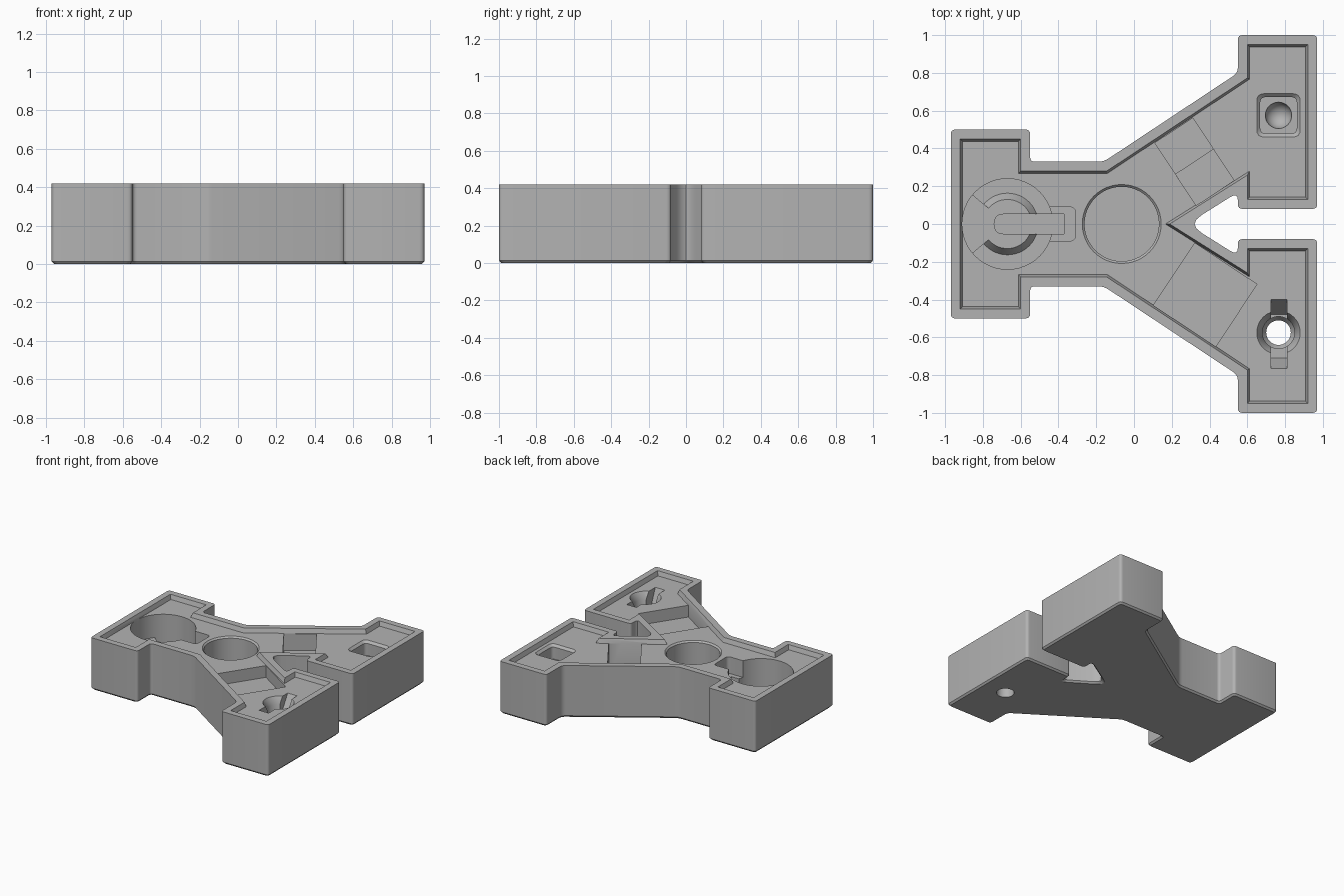
import bpy, bmesh, math
from mathutils import Vector, Matrix

if "Cube" in bpy.data.objects:
    bpy.data.objects.remove(bpy.data.objects["Cube"])

TOP, FLOOR = 0.42, 0.385          # rim height and tray floor height
grey = bpy.data.materials.new("grey")
grey.diffuse_color = (0.45, 0.45, 0.45, 1)
grey.use_nodes = True
grey.node_tree.nodes["Principled BSDF"].inputs["Base Color"].default_value = grey.diffuse_color


def loft(name, sections):
    """Closed solid through (outline, z) sections with equal point counts."""
    bm = bmesh.new()
    rings = [[bm.verts.new((x, y, z)) for x, y in pts] for pts, z in sections]
    n = len(rings[0])
    bm.faces.new(rings[0][::-1])
    bm.faces.new(rings[-1])
    for a, b in zip(rings, rings[1:]):
        for i in range(n):
            j = (i + 1) % n
            bm.faces.new((a[i], a[j], b[j], b[i]))
    bmesh.ops.recalc_face_normals(bm, faces=bm.faces)
    mesh = bpy.data.meshes.new(name)
    bm.to_mesh(mesh)
    bm.free()
    mesh.materials.append(grey)
    ob = bpy.data.objects.new(name, mesh)
    bpy.context.collection.objects.link(ob)
    return ob


def offset(pts, d):
    """Inset a counter-clockwise outline by d with mitred corners."""
    out = []
    for i, p in enumerate(pts):
        p = Vector(p)
        a = (p - Vector(pts[i - 1])).normalized()
        b = (Vector(pts[(i + 1) % len(pts)]) - p).normalized()
        na, nb = Vector((-a.y, a.x)), Vector((-b.y, b.x))
        out.append(p + (na + nb) * d / (1 + na.dot(nb)))
    return out


def rounded(pts, cuts, seg=4):
    """Replace each corner by a curve starting at the given cut length."""
    out = []
    for i, (p, t) in enumerate(zip(pts, cuts)):
        p = Vector(p)
        a = p + (Vector(pts[i - 1]) - p).normalized() * t
        b = p + (Vector(pts[(i + 1) % len(pts)]) - p).normalized() * t
        for k in range(seg + 1):
            u = k / seg
            out.append(a * (1 - u) ** 2 + p * 2 * u * (1 - u) + b * u * u)
    return out


def circle(x, y, r, n=48):
    return [(x + r * math.cos(2 * math.pi * i / n), y + r * math.sin(2 * math.pi * i / n))
            for i in range(n)]


def rect(x0, x1, y0, y1):
    return [(x0, y0), (x1, y0), (x1, y1), (x0, y1)]


def combine(body, tool, op='DIFFERENCE'):
    tool.hide_render = True
    mod = body.modifiers.new(tool.name, 'BOOLEAN')
    mod.operation, mod.solver, mod.object = op, 'EXACT', tool
    bpy.context.view_layer.objects.active = body
    bpy.ops.object.modifier_apply(modifier=mod.name)
    bpy.data.objects.remove(tool)


def cut(name, pts, z, z1=0.5):
    combine(body, loft(name, [(pts, z), (pts, z1)]))


# Forked body with rounded corners and a bevelled underside
half = [(0.283, 0, .09), (0.55, 0.168, .045), (0.55, 0.08, .025), (0.97, 0.08, .025),
        (0.97, 1.0, .025), (0.55, 1.0, .025), (0.55, 0.80, .03), (-0.16, 0.33, .03),
        (-0.55, 0.33, .025), (-0.55, 0.5, .025), (-0.97, 0.5, .025)]
full = half + [(x, -y, t) for x, y, t in half[:0:-1]]
outline, cuts = [p[:2] for p in full], [p[2] for p in full]
outer, bottom = rounded(outline, cuts), rounded(offset(outline, 0.012), cuts)
body = loft("forked_tray", [(bottom, 0), (outer, 0.014), (outer, TOP)])

# Shallow tray recess with sloping rim wall
combine(body, loft("recess", [(offset(outline, 0.062), FLOOR), (offset(outline, 0.05), TOP),
                              (offset(outline, 0.05), 0.5)]))

# Left cup with side tab, raised boss, wedge and keyhole groove
cut("cup", circle(-0.67, 0, 0.24), 0.15)
cut("tab", rounded(rect(-0.5, -0.31, -0.09, 0.09), [.03] * 4), 0.25)
combine(body, loft("boss", [(circle(-0.67, 0, 0.17), 0.14), (circle(-0.67, 0, 0.13), 0.20)]), 'UNION')
wedge = [(-0.67, 0)] + [(-0.67 + 0.25 * math.cos(math.radians(a)), 0.25 * math.sin(math.radians(a)))
                        for a in range(140, 221, 8)]
combine(body, loft("wedge", [(wedge, 0.14), (wedge, 0.20)]), 'UNION')
cut("groove", rounded(rect(-0.74, -0.37, -0.052, 0.052), [.05, .001, .001, .05]), 0.13)

# Centre round well with chamfered mouth
combine(body, loft("well", [(circle(-0.065, 0, 0.197), 0.10), (circle(-0.065, 0, 0.197), FLOOR - 0.012),
                            (circle(-0.065, 0, 0.209), FLOOR), (circle(-0.065, 0, 0.209), 0.5)]))

# Stepped pocket in the back arm, square pocket in the front arm
def tilted(cx, cy, w, h, ang):
    m = Matrix.Rotation(math.radians(ang), 2)
    return [Vector((cx, cy)) + m @ Vector(p) for p in rect(-w / 2, w / 2, -h / 2, h / 2)]


cut("back_pocket", tilted(0.32, 0.33, 0.24, 0.395, 33.5), 0.25)
cut("back_pocket_deep", tilted(0.375, 0.247, 0.24, 0.1975, 33.5), 0.12)
cut("front_pocket", tilted(0.377, -0.375, 0.395, 0.395, -33.5), 0.29)

# Rounded square socket with a dimple in the back foot
sq = rect(0.65, 0.88, 0.46, 0.69)
combine(body, loft("socket", [(rounded(offset(sq, 0.018), [.03] * 4), 0.27),
                              (rounded(offset(sq, 0.018), [.03] * 4), FLOOR - 0.018),
                              (rounded(sq, [.04] * 4), FLOOR), (rounded(sq, [.04] * 4), 0.5)]))
dimple = [(circle(0.765, 0.575, 0.07 * math.sin(math.radians(a)), 32), 0.27 - 0.07 * math.cos(math.radians(a)))
          for a in (10, 30, 50, 70, 90)]
combine(body, loft("dimple", dimple + [(circle(0.765, 0.575, 0.07, 32), 0.3)]))

# Stepped through hole with two ramped side notches in the front foot
hole = [(0.065, -0.1), (0.065, 0.16), (0.085, 0.19), (0.085, 0.33), (0.115, FLOOR), (0.115, 0.5)]
combine(body, loft("through_hole", [(circle(0.765, -0.575, r), z) for r, z in hole]))
for name, y0, y1, yb in (("notch_back", -0.575, -0.40, -0.48), ("notch_front", -0.765, -0.575, -0.71)):
    lo, hi = (y0, yb) if name == "notch_back" else (yb, y1)
    combine(body, loft(name, [(rect(0.725, 0.81, lo, hi), 0.25), (rect(0.725, 0.81, y0, y1), FLOOR),
                              (rect(0.725, 0.81, y0, y1), 0.5)]))

# Smooth curved walls, keep hard edges
bpy.ops.object.select_all(action='DESELECT')
body.select_set(True)
bpy.context.view_layer.objects.active = body
bpy.ops.object.shade_smooth_by_angle(angle=math.radians(30))
